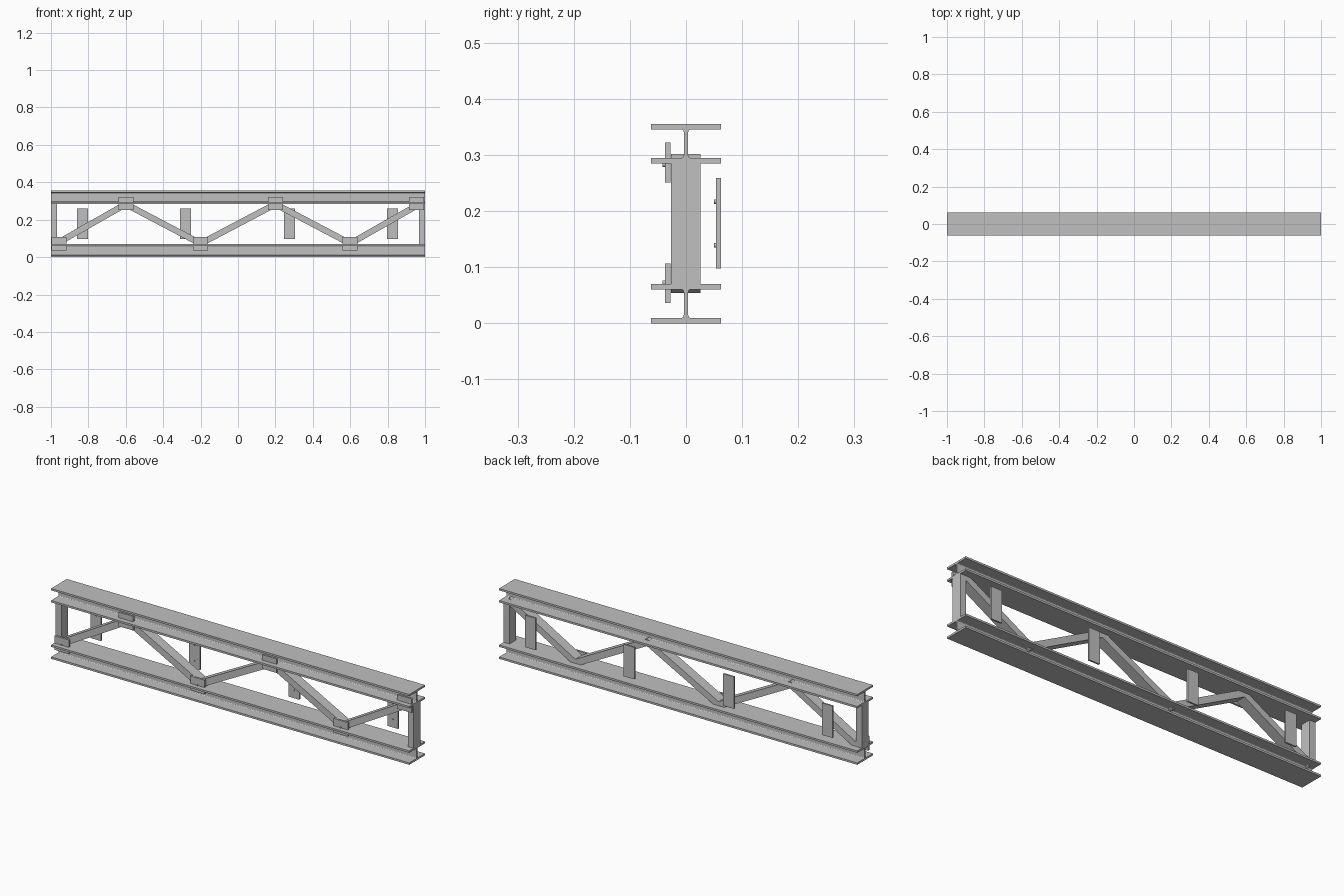
import bpy, bmesh, math
from mathutils import Matrix

cube = bpy.data.objects.get("Cube")
if cube:
    bpy.data.objects.remove(cube, do_unlink=True)

steel = bpy.data.materials.new("grey_steel")
steel.use_nodes = True
COLOR = (0.53, 0.53, 0.53, 1)
steel.diffuse_color = COLOR
steel.node_tree.nodes["Principled BSDF"].inputs["Base Color"].default_value = COLOR


def finish(name, bm):
    bmesh.ops.recalc_face_normals(bm, faces=bm.faces)
    mesh = bpy.data.meshes.new(name)
    bm.to_mesh(mesh)
    bm.free()
    mesh.materials.append(steel)
    obj = bpy.data.objects.new(name, mesh)
    bpy.context.collection.objects.link(obj)
    return obj


def prism(name, points, direction):
    """Extrude a closed outline of 3D points along a direction."""
    bm = bmesh.new()
    face = bm.faces.new([bm.verts.new(p) for p in points])
    moved = bmesh.ops.extrude_face_region(bm, geom=[face])["geom"]
    verts = [v for v in moved if isinstance(v, bmesh.types.BMVert)]
    bmesh.ops.translate(bm, verts=verts, vec=direction)
    return finish(name, bm)


def box(name, x0, x1, y0, y1, z0, z1):
    outline = [(x0, y0, z0), (x1, y0, z0), (x1, y0, z1), (x0, y0, z1)]
    return prism(name, outline, (0, y1 - y0, 0))


def bolt(name, x, y, z, radius=0.004, depth=0.005):
    bm = bmesh.new()
    bmesh.ops.create_cone(bm, cap_ends=True, segments=12, radius1=radius,
                          radius2=radius, depth=depth,
                          matrix=Matrix.Translation((x, y, z)) @ Matrix.Rotation(math.pi / 2, 4, 'X'))
    return finish(name, bm)


# Upper and lower I-beams, with filleted webs
HALF_H, HALF_W, FLANGE, WEB, FILLET = 0.035, 0.0625, 0.0095, 0.004, 0.005
inner = HALF_H - FLANGE
quarter = [(HALF_W, HALF_H), (HALF_W, inner)]
for i in range(5):
    a = i / 4 * math.pi / 2
    quarter.append((WEB + FILLET * (1 - math.sin(a)), inner - FILLET * (1 - math.cos(a))))
right_half = quarter + [(y, -z) for y, z in reversed(quarter)]
section = right_half + [(-y, -z) for y, z in right_half]
for name, zc in (("lower_beam", 0.035), ("upper_beam", 0.32)):
    prism(name, [(-1, y, zc + z) for y, z in section], (2, 0, 0))

# End posts
for name, x in (("right_post", -1), ("left_post", 0.967)):
    box(name, x, x + 0.033, -0.027, 0.026, 0.07, 0.287)

# Zigzag lattice bar, mitred at each bend
LOW, HIGH, HALF = 0.0725, 0.283, 0.0187
nodes = [(x, HIGH if i % 2 else LOW)
         for i, x in enumerate((-0.97, -0.6, -0.2, 0.2, 0.6, 0.97))]
outline = [(x, -0.027, z + HALF) for x, z in nodes]
outline += [(x, -0.027, z - HALF) for x, z in reversed(nodes)]
prism("lattice_bar", outline, (0, 0.053, 0))

# Joint plates on the front, each with a bolt head
for i, (x, z) in enumerate(nodes):
    x = max(-0.958, min(0.955, x))
    zc = 0.2865 if i % 2 else 0.0715
    box(f"joint_plate_{i + 1}", x - 0.04, x + 0.04, -0.0375, -0.0275, zc - 0.0355, zc + 0.0355)
    bolt(f"joint_bolt_{i + 1}", x, -0.0395, z)

# Upright mounting plates at the back, with two bolts each
for i, x in enumerate((-0.832, -0.281, 0.275, 0.826)):
    box(f"back_plate_{i + 1}", x - 0.03, x + 0.03, 0.0535, 0.0625, 0.098, 0.259)
    for j, z in enumerate((0.139, 0.217)):
        bolt(f"back_bolt_{i + 1}_{j + 1}", x, 0.0525, z)
